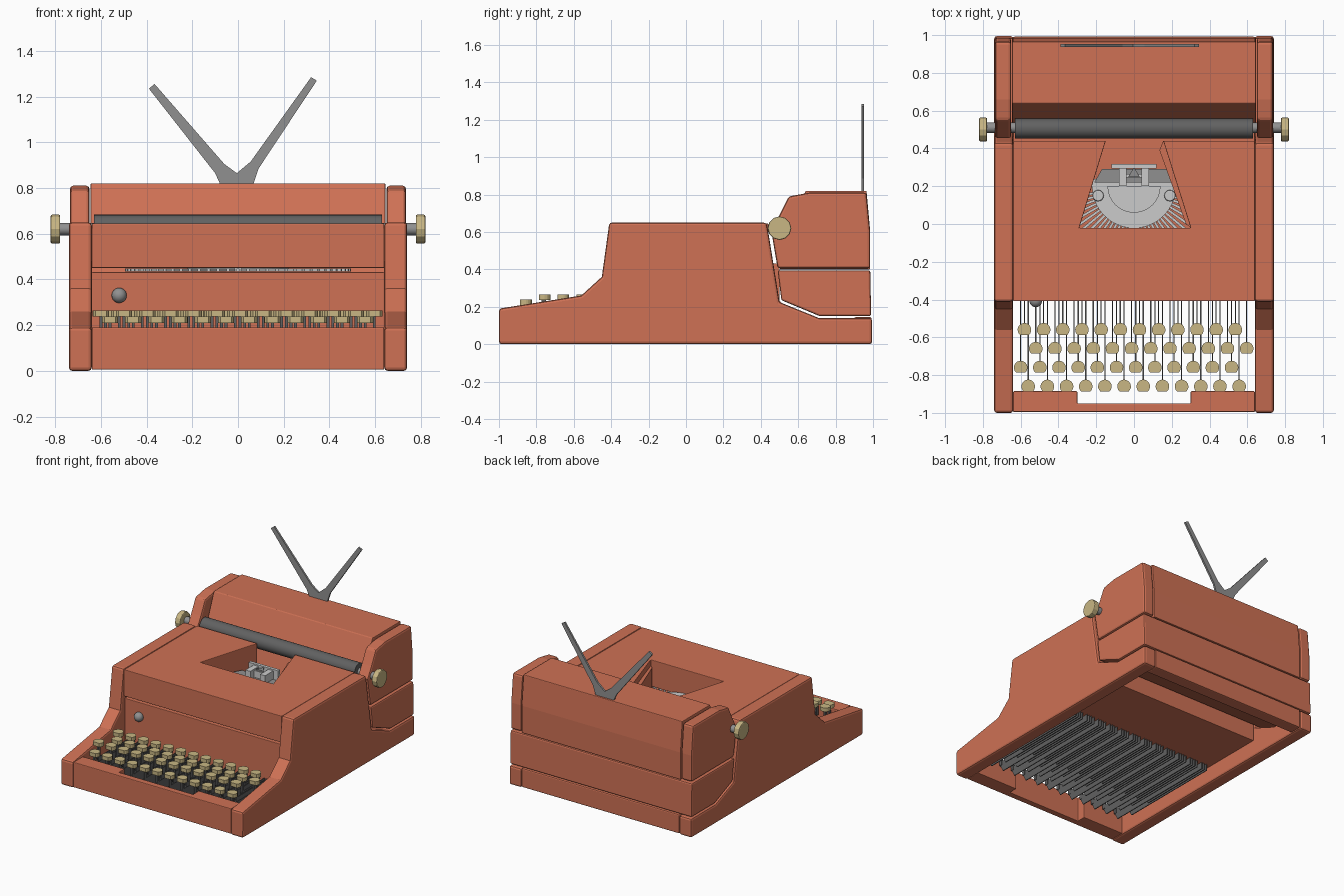
import bpy, bmesh, math
from math import sin, cos, radians
from mathutils import Vector

cube = bpy.data.objects.get("Cube")
if cube:
    bpy.data.objects.remove(cube, do_unlink=True)


def material(name, r, g, b):
    m = bpy.data.materials.new(name)
    m.use_nodes = True
    m.diffuse_color = (r, g, b, 1)
    m.node_tree.nodes["Principled BSDF"].inputs["Base Color"].default_value = (r, g, b, 1)
    return m


ORANGE = material("terracotta enamel", 0.62, 0.165, 0.09)
CREAM = material("cream plastic", 0.58, 0.47, 0.23)
RUBBER = material("dark rubber", 0.12, 0.12, 0.12)
STEEL = material("grey steel", 0.28, 0.28, 0.28)
SILVER = material("pale silver", 0.6, 0.6, 0.6)

# Where a profile point (u, v) and a depth w go, for each extrusion axis
AXES = {"x": lambda u, v, w: (w, u, v),
        "y": lambda u, v, w: (u, w, v),
        "z": lambda u, v, w: (u, v, w)}


def part(name, mat, prisms, bevel=0, smooth=False):
    """One object made of extruded profiles: (points, axis, start, end)."""
    bm = bmesh.new()
    for pts, axis, a, b in prisms:
        place = AXES[axis]
        low = [bm.verts.new(place(u, v, a)) for u, v in pts]
        high = [bm.verts.new(place(u, v, b)) for u, v in pts]
        bm.faces.new(low)
        bm.faces.new(high)
        for i in range(len(pts)):
            j = (i + 1) % len(pts)
            bm.faces.new((low[i], low[j], high[j], high[i]))
    bmesh.ops.recalc_face_normals(bm, faces=bm.faces)
    me = bpy.data.meshes.new(name)
    bm.to_mesh(me)
    bm.free()
    me.materials.append(mat)
    ob = bpy.data.objects.new(name, me)
    bpy.context.collection.objects.link(ob)
    if bevel:
        mod = ob.modifiers.new("soft edges", "BEVEL")
        mod.width = bevel
        mod.segments = 2
        mod.limit_method = "ANGLE"
        mod.angle_limit = radians(40)
    if smooth:
        me.shade_smooth()
        me.set_sharp_from_angle(angle=radians(40))
    return ob


def rect(u0, u1, v0, v1):
    return [(u0, v0), (u1, v0), (u1, v1), (u0, v1)]


def arc(u, v, r, start=0, end=360, n=24):
    full = end - start == 360
    steps = n if full else n - 1
    return [(u + r * cos(radians(start + (end - start) * i / steps)),
             v + r * sin(radians(start + (end - start) * i / steps))) for i in range(n)]


# Side panels and the upper cheeks behind them
side = [(-1, 0), (-1, 0.19), (-0.56, 0.26), (-0.45, 0.36), (-0.41, 0.65), (0.43, 0.65),
        (0.44, 0.6), (0.5, 0.225), (0.71, 0.14), (0.995, 0.14), (0.995, 0)]
cheek = [(0.49, 0.405), (0.455, 0.61), (0.5, 0.69), (0.55, 0.79), (0.66, 0.81),
         (0.965, 0.81), (0.985, 0.6), (0.985, 0.405)]
for s, label in ((1, "left"), (-1, "right")):
    part(label + "_side_panel", ORANGE, [(side, "x", s * 0.64, s * 0.74)], 0.014)
    part(label + "_cheek", ORANGE, [(cheek, "x", s * 0.65, s * 0.735)], 0.014)

# Rear band and carriage cover
band = [(0.49, 0.395), (0.51, 0.235), (0.715, 0.15), (0.99, 0.15), (0.985, 0.395)]
part("rear_band", ORANGE, [(band, "x", -0.738, 0.738)], 0.01)
cover = [(0.5, 0.4), (0.56, 0.62), (0.64, 0.82), (0.965, 0.82), (0.985, 0.6), (0.985, 0.4)]
part("carriage_cover", ORANGE, [(cover, "x", -0.645, 0.645)], 0.005)
part("rear_base", ORANGE, [(rect(-0.64, 0.64, 0.9, 0.992), "z", 0.005, 0.145)], 0.008)

# Top shell with a tapered opening, and the lower body
shell = [(-0.64, -0.408), (0.64, -0.408), (0.64, 0.44), (0.155, 0.44), (0.3, -0.02),
         (-0.29, -0.02), (-0.15, 0.44), (-0.64, 0.44)]
part("top_shell", ORANGE, [(shell, "z", 0.45, 0.645)], 0.004)
part("opening_lip", ORANGE, [([(0.155, 0.44), (0.3, -0.02), (0.275, 0), (0.135, 0.39)],
                              "z", 0.45, 0.6)])
part("lower_body", ORANGE, [(rect(-0.64, 0.64, -0.4, 0.5), "z", 0.12, 0.432)], 0.004)

# Front apron with a notch at the back of its middle
apron = [(-0.64, -0.995), (0.64, -0.995), (0.64, -0.885), (0.3, -0.885), (0.3, -0.95),
         (-0.3, -0.95), (-0.3, -0.885), (-0.64, -0.885)]
part("front_apron", ORANGE, [(apron, "z", 0.005, 0.19)], 0.005)

# Roller, shaft and knobs
part("roller", RUBBER, [(arc(0.505, 0.63, 0.053, n=32), "x", -0.63, 0.63)], smooth=True)
part("roller_shaft", STEEL, [(arc(0.51, 0.62, 0.027), "x", -0.79, 0.79)], smooth=True)
for s, label in ((1, "left"), (-1, "right")):
    part(label + "_knob", CREAM, [(arc(0.5, 0.62, 0.063, n=12), "x", s * 0.778, s * 0.82)], 0.006)

# Four staggered rows of keys, each key on its own lever
caps, stems, levers = [], [], []
for row, (y, first, top) in enumerate(((-0.86, -0.56, 0.238), (-0.76, -0.6, 0.265),
                                       (-0.66, -0.52, 0.265), (-0.56, -0.58, 0.265))):
    for i in range(12):
        x = first + i * 0.1015
        caps.append((arc(x, y, 0.036, -48, 228, 16), "z", top - 0.028, top))
        stems.append((rect(x - 0.006, x + 0.006, y - 0.012, y + 0.012), "z", 0.12, top - 0.028))
        fin = [(y - 0.02, 0.15), (y + 0.02, 0.07), (0.05, 0.07), (0.05, 0.15)]
        levers.append((fin, "x", x - 0.003, x + 0.003))
part("key_caps", CREAM, caps)
part("key_stems", RUBBER, stems)
part("key_levers", RUBBER, levers)

# Round button on the front panel
bpy.ops.mesh.primitive_uv_sphere_add(segments=20, ring_count=12, radius=0.033,
                                     location=(-0.52, -0.408, 0.33))
button = bpy.context.object
button.name = "front_button"
button.data.materials.append(STEEL)
bpy.ops.object.shade_smooth()

# Type basket: fan of bars around a stepped half disc
bars = []
hub = Vector((0, 0.2))
for a in range(190, 351, 5):
    d = Vector((cos(radians(a)), sin(radians(a))))
    n = Vector((-d.y, d.x)) * 0.007
    inner, outer = hub + d * 0.2, hub + d * 0.5
    bars.append(([tuple(p) for p in (inner - n, outer - n, outer + n, inner + n)],
                 "z", 0.434, 0.447))
part("type_bars", SILVER, bars)
part("type_segment", SILVER, [(arc(0, 0.2, 0.222, 170, 370, 32), "z", 0.434, 0.47),
                              (arc(0, 0.2, 0.14, 180, 360, 24), "z", 0.47, 0.485)])
part("basket_screws", SILVER, [(arc(s * 0.19, 0.15, 0.03, n=16), "z", 0.46, 0.5)
                               for s in (-1, 1)], 0.006)
crossbar = [(-0.21, 0.22), (0.21, 0.22), (0.17, 0.29), (-0.17, 0.29)]
part("guide_crossbar", STEEL, [(crossbar, "z", 0.46, 0.5)])
part("type_guide", SILVER,
     [(rect(s * 0.06 - 0.02, s * 0.06 + 0.02, 0.2, 0.31), "z", 0.5, 0.56) for s in (-1, 1)]
     + [(rect(-0.12, 0.12, 0.295, 0.318), "z", 0.48, 0.57),
        (rect(-0.08, 0.08, 0.245, 0.265), "z", 0.5, 0.55)])
part("guide_pointer", STEEL, [([(-0.03, 0.25), (0.03, 0.25), (0, 0.3)], "z", 0.55, 0.562)])

# Forked paper support
fork = [(-0.075, 0.81), (0.065, 0.81), (0.09, 0.885), (0.345, 1.27), (0.32, 1.285),
        (0.055, 0.915), (-0.005, 0.865), (-0.06, 0.905), (-0.365, 1.255), (-0.39, 1.235),
        (-0.1, 0.865)]
part("paper_support", STEEL, [(fork, "y", 0.938, 0.952)])
